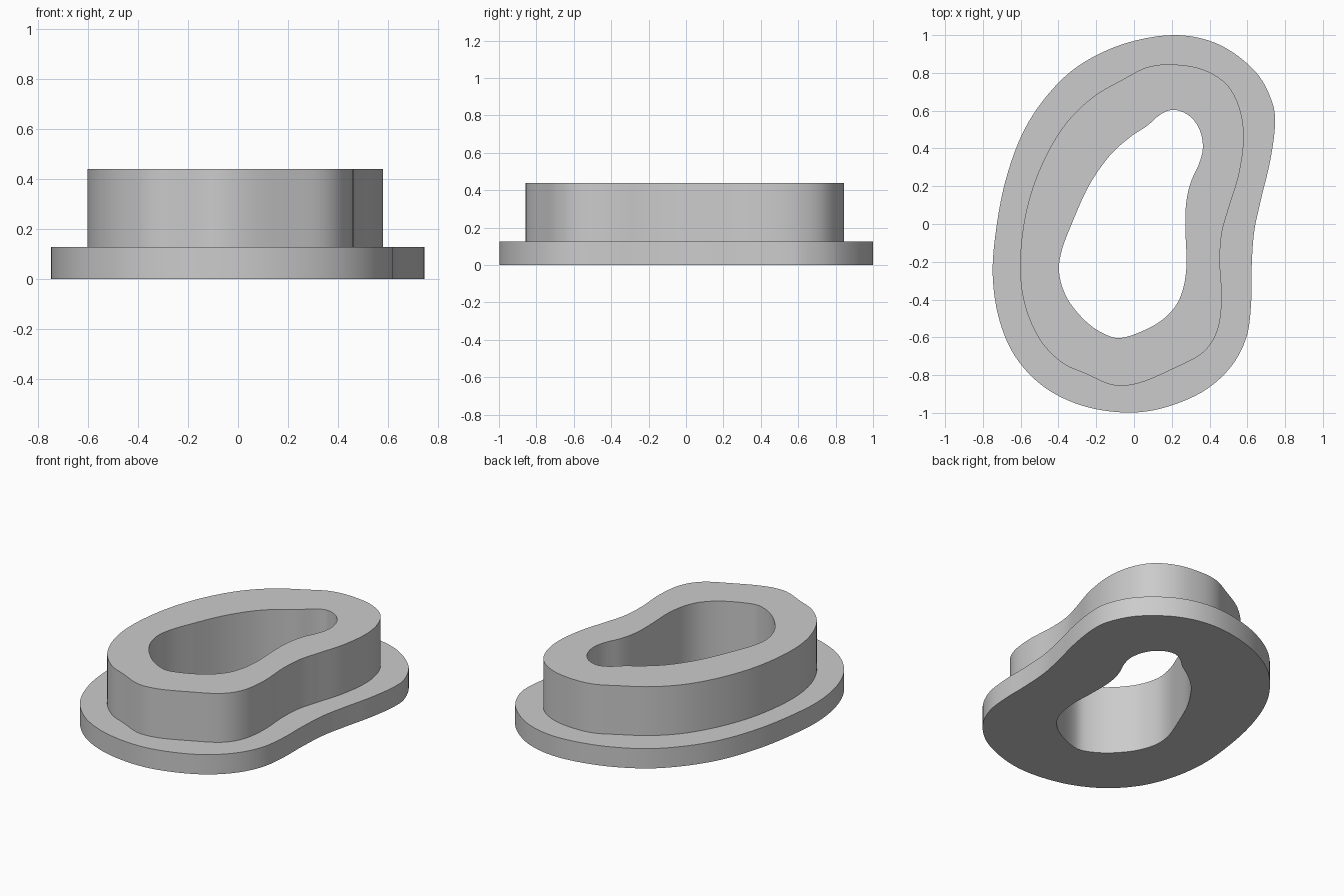
import bpy, bmesh, math
from mathutils import Vector

if "Cube" in bpy.data.objects:
    bpy.data.objects.remove(bpy.data.objects["Cube"])

SEGMENTS = 180
FLANGE_Z, TOP_Z = 0.127, 0.44

# Plan outlines, clockwise from the top
OUTER = [(0.22, 1.0), (0.45, 0.95), (0.64, 0.81), (0.73, 0.65), (0.746, 0.52), (0.72, 0.33),
         (0.67, 0.12), (0.635, -0.05), (0.622, -0.25), (0.62, -0.42), (0.595, -0.6), (0.51, -0.76),
         (0.36, -0.89), (0.15, -0.975), (-0.05, -0.998), (-0.28, -0.96), (-0.48, -0.86),
         (-0.63, -0.7), (-0.715, -0.5), (-0.748, -0.27), (-0.73, -0.03), (-0.68, 0.23),
         (-0.59, 0.48), (-0.46, 0.68), (-0.29, 0.84), (-0.05, 0.955)]
COLLAR = [(0.2, 0.845), (0.36, 0.82), (0.49, 0.74), (0.56, 0.61), (0.581, 0.45), (0.555, 0.26),
          (0.5, 0.08), (0.465, -0.05), (0.455, -0.2), (0.465, -0.4), (0.44, -0.57), (0.36, -0.685),
          (0.2, -0.77), (0.05, -0.835), (-0.06, -0.857), (-0.14, -0.845), (-0.25, -0.795),
          (-0.38, -0.735), (-0.5, -0.61), (-0.58, -0.42), (-0.603, -0.2), (-0.57, 0.07),
          (-0.49, 0.31), (-0.37, 0.52), (-0.22, 0.67), (-0.05, 0.77), (0.07, 0.83)]
HOLE = [(0.21, 0.605), (0.29, 0.575), (0.345, 0.505), (0.365, 0.41), (0.345, 0.32), (0.3, 0.22),
        (0.275, 0.1), (0.273, -0.05), (0.278, -0.22), (0.255, -0.36), (0.2, -0.46), (0.1, -0.54),
        (-0.05, -0.6), (-0.14, -0.59), (-0.25, -0.52), (-0.35, -0.4), (-0.395, -0.27),
        (-0.385, -0.15), (-0.33, 0.0), (-0.24, 0.2), (-0.13, 0.36), (-0.02, 0.46),
        (0.07, 0.52), (0.14, 0.58)]


def smooth_radii(points, steps=16):
    """Smooth closed curve through the points, resampled at equal angles."""
    p = [Vector(q) for q in points]
    n = len(p)
    polar = []
    for i in range(n):
        a, b, c, d = p[i - 1], p[i], p[(i + 1) % n], p[(i + 2) % n]
        for s in range(steps):
            t = s / steps
            v = 0.5 * (2 * b + (c - a) * t + (2 * a - 5 * b + 4 * c - d) * t ** 2
                       + (3 * b - a - 3 * c + d) * t ** 3)
            polar.append((math.atan2(v.y, v.x) % math.tau, v.length))
    polar.sort()
    polar = ([(polar[-1][0] - math.tau, polar[-1][1])] + polar
             + [(polar[0][0] + math.tau, polar[0][1])])
    radii, j = [], 0
    for k in range(SEGMENTS):
        ang = math.tau * k / SEGMENTS
        while polar[j + 1][0] < ang:
            j += 1
        (a0, r0), (a1, r1) = polar[j], polar[j + 1]
        radii.append(r0 + (r1 - r0) * (ang - a0) / max(a1 - a0, 1e-9))
    return radii


outer, collar, hole = (smooth_radii(c) for c in (OUTER, COLLAR, HOLE))

# Flanged collar: rings of the cross-section joined into one closed body
bm = bmesh.new()
rings = []
for radii, z in [(hole, 0), (outer, 0), (outer, FLANGE_Z),
                 (collar, FLANGE_Z), (collar, TOP_Z), (hole, TOP_Z)]:
    rings.append([bm.verts.new((r * math.cos(math.tau * k / SEGMENTS),
                                r * math.sin(math.tau * k / SEGMENTS), z))
                  for k, r in enumerate(radii)])
for i, low in enumerate(rings):
    high = rings[(i + 1) % len(rings)]
    for k in range(SEGMENTS):
        m = (k + 1) % SEGMENTS
        bm.faces.new((low[k], low[m], high[m], high[k]))
bmesh.ops.recalc_face_normals(bm, faces=bm.faces)
mesh = bpy.data.meshes.new("flanged_collar")
bm.to_mesh(mesh)
bm.free()

grey = bpy.data.materials.new("light_grey")
grey.diffuse_color = (0.6, 0.6, 0.6, 1)
grey.use_nodes = True
grey.node_tree.nodes["Principled BSDF"].inputs["Base Color"].default_value = grey.diffuse_color
mesh.materials.append(grey)

body = bpy.data.objects.new("flanged_collar", mesh)
bpy.context.collection.objects.link(body)
bpy.context.view_layer.objects.active = body
body.select_set(True)
bpy.ops.object.shade_smooth_by_angle(angle=math.radians(30))
